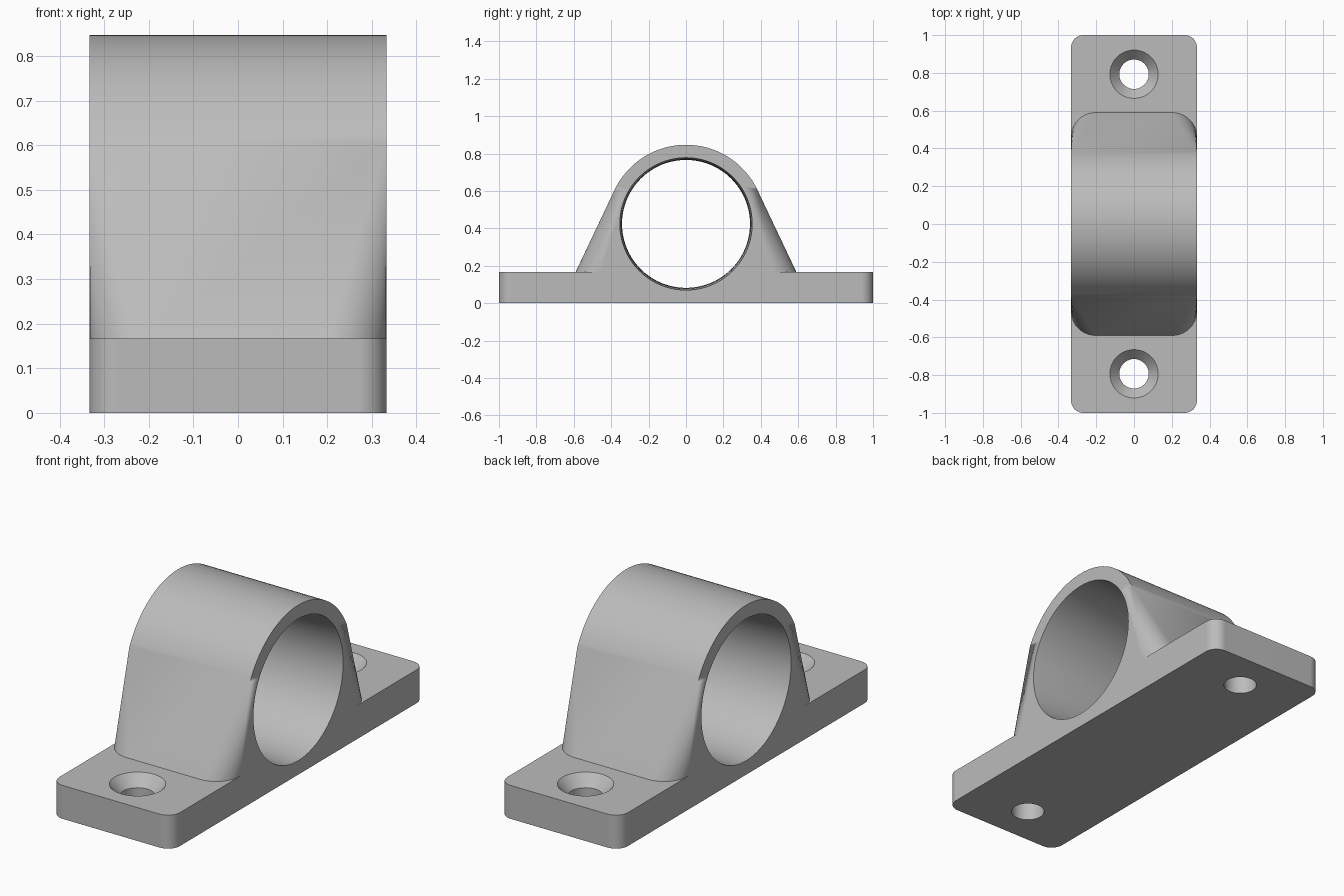
import bpy, bmesh
from math import sin, cos, pi, atan2, acos, hypot
from mathutils import Matrix

cube = bpy.data.objects.get("Cube")
if cube:
    bpy.data.objects.remove(cube, do_unlink=True)

HALF_X = 0.333        # half width of the whole bracket
PLATE_Z = 0.167       # plate thickness
RING_Z, RING_R = 0.424, 0.423
FLANK_Y = 0.59        # where the flanks meet the plate

grey = bpy.data.materials.new("light_grey")
grey.use_nodes = True
colour = (0.5, 0.5, 0.5, 1)
grey.diffuse_color = colour
grey.node_tree.nodes["Principled BSDF"].inputs["Base Color"].default_value = colour


def rounded_rect(hx, hy, r, z, steps=10):
    """Ring of points of a rectangle with rounded corners."""
    pts = []
    for i, (sx, sy) in enumerate([(1, 1), (-1, 1), (-1, -1), (1, -1)]):
        for k in range(steps + 1):
            a = (i + k / steps) * pi / 2
            pts.append((sx * (hx - r) + r * cos(a), sy * (hy - r) + r * sin(a), z))
    return pts


def loft(name, rings, cap_top=True):
    """Skin a closed solid over rings with equal point counts."""
    bm = bmesh.new()
    rows = [[bm.verts.new(p) for p in ring] for ring in rings]
    n = len(rows[0])
    for low, high in zip(rows, rows[1:]):
        for i in range(n):
            j = (i + 1) % n
            bm.faces.new((low[i], low[j], high[j], high[i]))
    bm.faces.new(rows[0][::-1])
    if cap_top:
        bm.faces.new(rows[-1])
    bmesh.ops.remove_doubles(bm, verts=bm.verts, dist=1e-5)
    bmesh.ops.recalc_face_normals(bm, faces=bm.faces)
    mesh = bpy.data.meshes.new(name)
    bm.to_mesh(mesh)
    bm.free()
    mesh.materials.append(grey)
    ob = bpy.data.objects.new(name, mesh)
    bpy.context.collection.objects.link(ob)
    return ob


def turned(name, profile, matrix, sides):
    """Solid of revolution from (height, radius) pairs."""
    rings = [[(r * cos(2 * pi * k / sides), r * sin(2 * pi * k / sides), h)
              for k in range(sides)] for h, r in profile]
    ob = loft(name, rings)
    ob.data.transform(matrix)
    return ob


def combine(target, tool, operation):
    mod = target.modifiers.new(operation.lower(), "BOOLEAN")
    mod.operation, mod.object, mod.solver = operation, tool, "EXACT"
    bpy.context.view_layer.objects.active = target
    bpy.ops.object.modifier_apply(modifier=mod.name)
    bpy.data.objects.remove(tool, do_unlink=True)


# Mounting plate with rounded vertical corners
bracket = loft("pipe_bracket", [rounded_rect(HALF_X, 1, 0.065, z) for z in (0, PLATE_Z)])

# Hump: flanks tangent to the ring, corner rounding fading out upwards
drop = RING_Z - PLATE_Z
tangent = acos(RING_R / hypot(FLANK_Y, drop)) - atan2(drop, FLANK_Y)
rings = [rounded_rect(HALF_X, FLANK_Y, 0.13, z) for z in (0.08, PLATE_Z)]
ARC = 20
for k in range(ARC + 1):
    a = tangent + (pi / 2 - tangent) * k / ARC
    rings.append(rounded_rect(HALF_X, RING_R * cos(a), 0, RING_Z + RING_R * sin(a)))
combine(bracket, loft("hump", rings, cap_top=False), "UNION")

# Pipe bore, slightly narrower in the middle
bore = [(x, 0.342 + 0.012 * (x / HALF_X) ** 2)
        for x in [0.36 * k / 6 for k in range(-6, 7)]]
combine(bracket, turned("bore", bore, Matrix.Translation((0, 0, RING_Z))
                        @ Matrix.Rotation(pi / 2, 4, "Y"), 80), "DIFFERENCE")

# Countersunk screw holes
screw = [(-0.05, 0.078), (PLATE_Z - 0.055, 0.078), (PLATE_Z, 0.128), (PLATE_Z + 0.02, 0.146)]
for side in (-1, 1):
    combine(bracket, turned("screw_hole", screw,
                            Matrix.Translation((0, side * 0.793, 0)), 40), "DIFFERENCE")

# Smooth curved faces, keep edges sharp
bpy.ops.object.select_all(action="DESELECT")
bracket.select_set(True)
bpy.context.view_layer.objects.active = bracket
bpy.ops.object.shade_smooth_by_angle(angle=0.5)
weighted = bracket.modifiers.new("even_shading", "WEIGHTED_NORMAL")
weighted.keep_sharp = True
